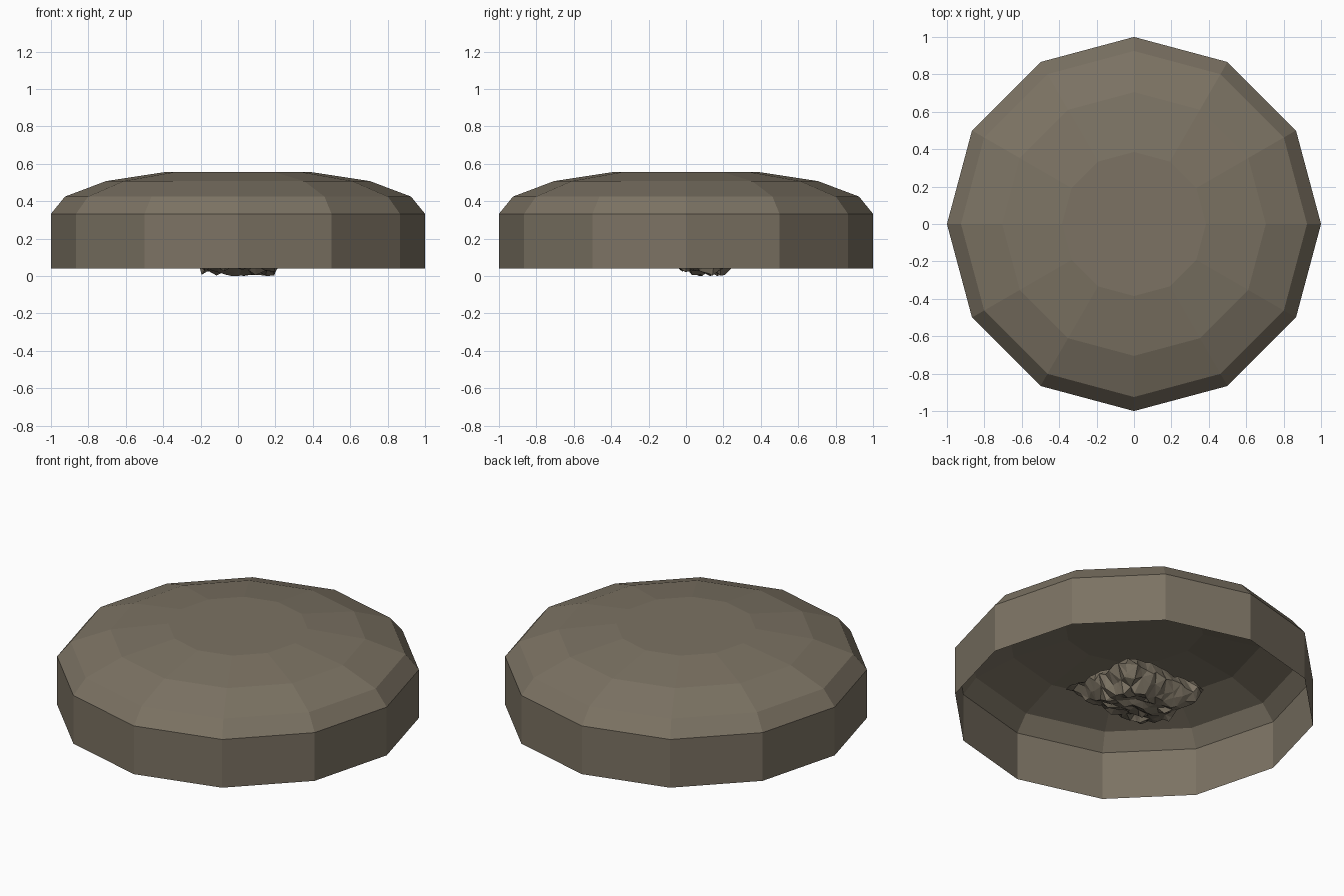
import bpy, bmesh, math, random

if "Cube" in bpy.data.objects:
    bpy.data.objects.remove(bpy.data.objects["Cube"])

random.seed(4)

stone = bpy.data.materials.new("grey brown stone")
stone.diffuse_color = (0.20, 0.17, 0.125, 1)
stone.use_nodes = True
stone.node_tree.nodes["Principled BSDF"].inputs["Base Color"].default_value = stone.diffuse_color


def make_object(name, bm):
    mesh = bpy.data.meshes.new(name)
    bm.to_mesh(mesh)
    bm.free()
    mesh.materials.append(stone)
    obj = bpy.data.objects.new(name, mesh)
    bpy.context.collection.objects.link(obj)
    return obj


# Twelve-sided domed shell, open underneath
SIDES = 12
profile = [(1.0, 0.04), (1.0, 0.333), (0.925, 0.425), (0.705, 0.508), (0.385, 0.557)]
bm = bmesh.new()
rings = [[bm.verts.new((r * math.cos(i * math.tau / SIDES),
                        r * math.sin(i * math.tau / SIDES), z)) for i in range(SIDES)]
         for r, z in profile]
for low, high in zip(rings, rings[1:]):
    for i in range(SIDES):
        j = (i + 1) % SIDES
        bm.faces.new((low[i], low[j], high[j], high[i]))
bm.faces.new(rings[-1])
make_object("domed_shell", bm)

# Small jagged square rock under the shell, lowest towards the back
bm = bmesh.new()
bmesh.ops.create_grid(bm, x_segments=13, y_segments=13, size=0.27)
for v in bm.verts:
    x, y = v.co.x, v.co.y
    rim = max(abs(x), abs(y)) / 0.27
    # flat low patch, rising to a ragged flared edge
    low = max(abs(x) / 0.2, abs(y - 0.15) / 0.13)
    z = 0.005 + 0.05 * max(0, low - 0.85) + 0.10 * max(0, rim - 0.7) / 0.3
    z += random.uniform(0, 0.035)
    v.co = (x + random.uniform(-0.015, 0.015),
            y + 0.01 + random.uniform(-0.015, 0.015), min(z, 0.19))
lowest = min(v.co.z for v in bm.verts)
for v in bm.verts:
    v.co.z -= lowest
bmesh.ops.triangulate(bm, faces=bm.faces[:])
bmesh.ops.reverse_faces(bm, faces=bm.faces[:])
# rough top cap closes the rock
edges = [e for e in bm.edges if e.is_boundary]
extruded = bmesh.ops.extrude_edge_only(bm, edges=edges)["geom"]
for v in [g for g in extruded if isinstance(g, bmesh.types.BMVert)]:
    v.co.x *= 0.85
    v.co.y *= 0.85
    v.co.z = 0.19 + random.uniform(-0.015, 0.015)
bmesh.ops.holes_fill(bm, edges=[e for e in bm.edges if e.is_boundary], sides=0)
bmesh.ops.triangulate(bm, faces=[f for f in bm.faces if len(f.verts) > 3])
bmesh.ops.recalc_face_normals(bm, faces=bm.faces[:])
make_object("jagged_rock", bm)
